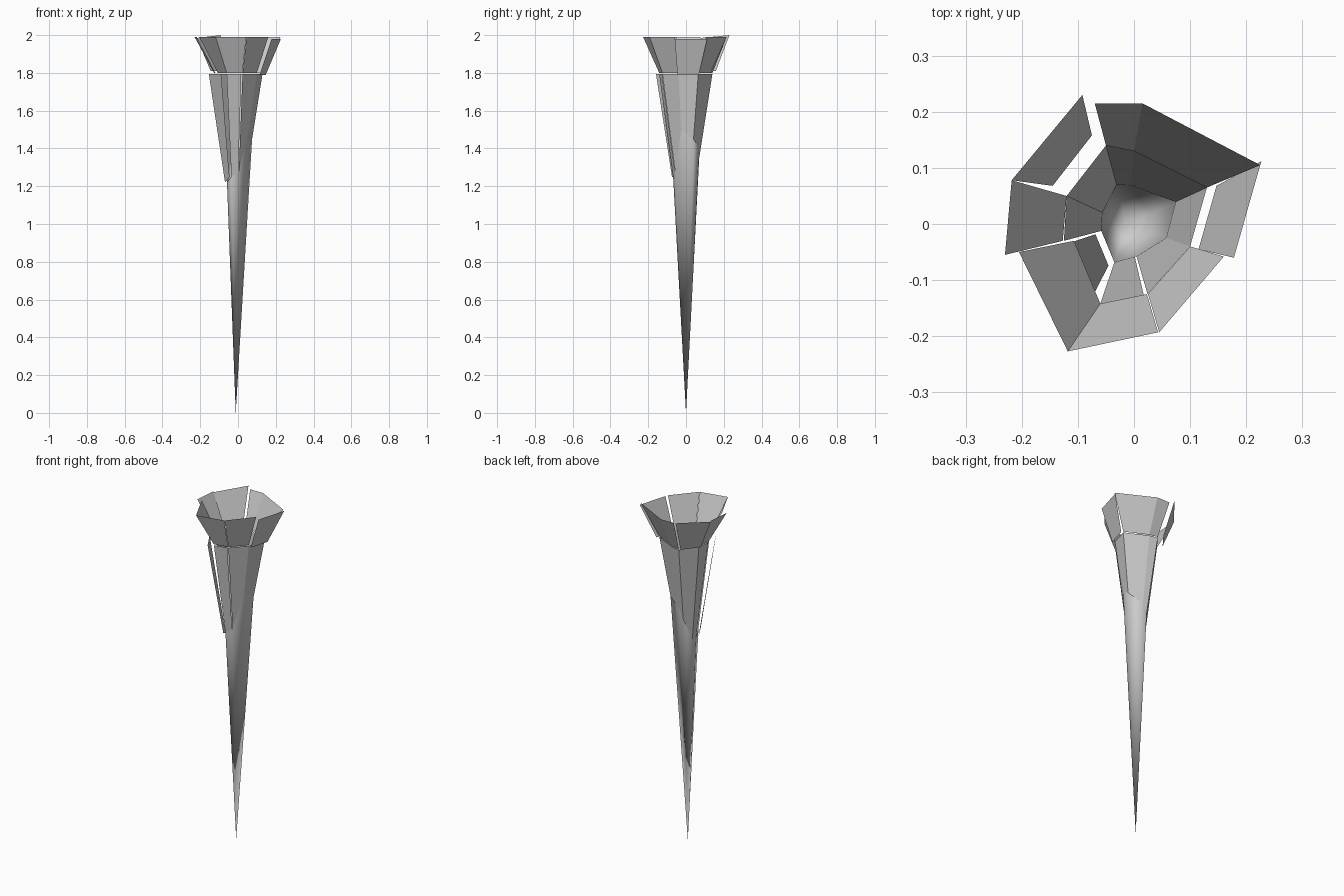
import bpy
from mathutils import Vector

if "Cube" in bpy.data.objects:
    bpy.data.objects.remove(bpy.data.objects["Cube"])

APEX = Vector((-0.012, 0, 0))
# waist polygon at z = 1.8, with shrink factor and height of the jagged break
WAIST = [(-.05, .14), (0, .13), (.13, .065), (.1, -.04),
         (.024, -.125), (-.06, -.142), (-.125, -.03), (-.12, .05)]
BREAK = [(.50, 1.35), (.53, 1.4), (.61, 1.45), (.62, 1.5),
         (.46, 1.28), (.48, 1.25), (.41, 1.22), (.41, 1.22)]
N = len(WAIST)


def make(name, verts, faces):
    me = bpy.data.meshes.new(name)
    me.from_pydata([tuple(v) for v in verts], [], faces)
    me.update()
    ob = bpy.data.objects.new(name, me)
    bpy.context.collection.objects.link(ob)
    return ob


def low(i):
    (x, y), (s, z) = WAIST[i % N], BREAK[i % N]
    return Vector((-.012 + (x + .012) * s, y * s, z))


def top(i):
    return Vector((*WAIST[i % N], 1.795))


# Long tapering spike with a jagged upper edge
ring = [low(i) for i in range(N)]
spike = make("spike", ring + [APEX], [(i, N, (i + 1) % N) for i in range(N)])
for p in spike.data.polygons:
    p.use_smooth = True

# Wall panels between the spike and the waist; one has broken away outward
for i in range(N):
    a, b, c, d = low(i), low(i + 1), top(i + 1), top(i)
    edge = c - d
    out = Vector((-edge.y, edge.x, 0)).normalized()
    if i == 5:
        out = out if out.dot(c + d) > 0 else -out
        a, b = a + out * .012, b + out * .012
        c, d = c + out * .034, d + out * .034
    if i == 4:
        d = d + edge * .08
        a = a + (b - a) * .08
    make(f"wall_panel_{i}", [a, b, c, d], [(3, 2, 1, 0)])

# Flared rim panels: outer pair, then inner pair
RIM = [((-.07, .215), (.015, .215), (0, .13), (-.05, .14)),
       ((.015, .215), (.225, .105), (.13, .065), (0, .13)),
       ((.227, .112), (.178, -.06), (.115, -.045), (.147, .068)),
       ((.16, -.058), (.045, -.193), (.025, -.125), (.1, -.04)),
       ((.043, -.193), (-.118, -.227), (-.06, -.142), (.023, -.125)),
       ((-.118, -.227), (-.205, -.05), (-.107, -.03), (-.06, -.142)),
       ((-.23, -.055), (-.218, .078), (-.12, .05), (-.127, -.03)),
       ((-.218, .078), (-.092, .23), (-.075, .158), (-.145, .068))]
HEIGHT = {2: (1.98, 1.79), 7: (2.0, 1.81)}
for i, q in enumerate(RIM):
    zo, zi = HEIGHT.get(i, (1.99, 1.8))
    verts = [(*q[0], 1.985 if i == 7 else zo), (*q[1], zo), (*q[2], zi), (*q[3], zi)]
    make(f"rim_panel_{i}", verts, [(0, 1, 2, 3)])
